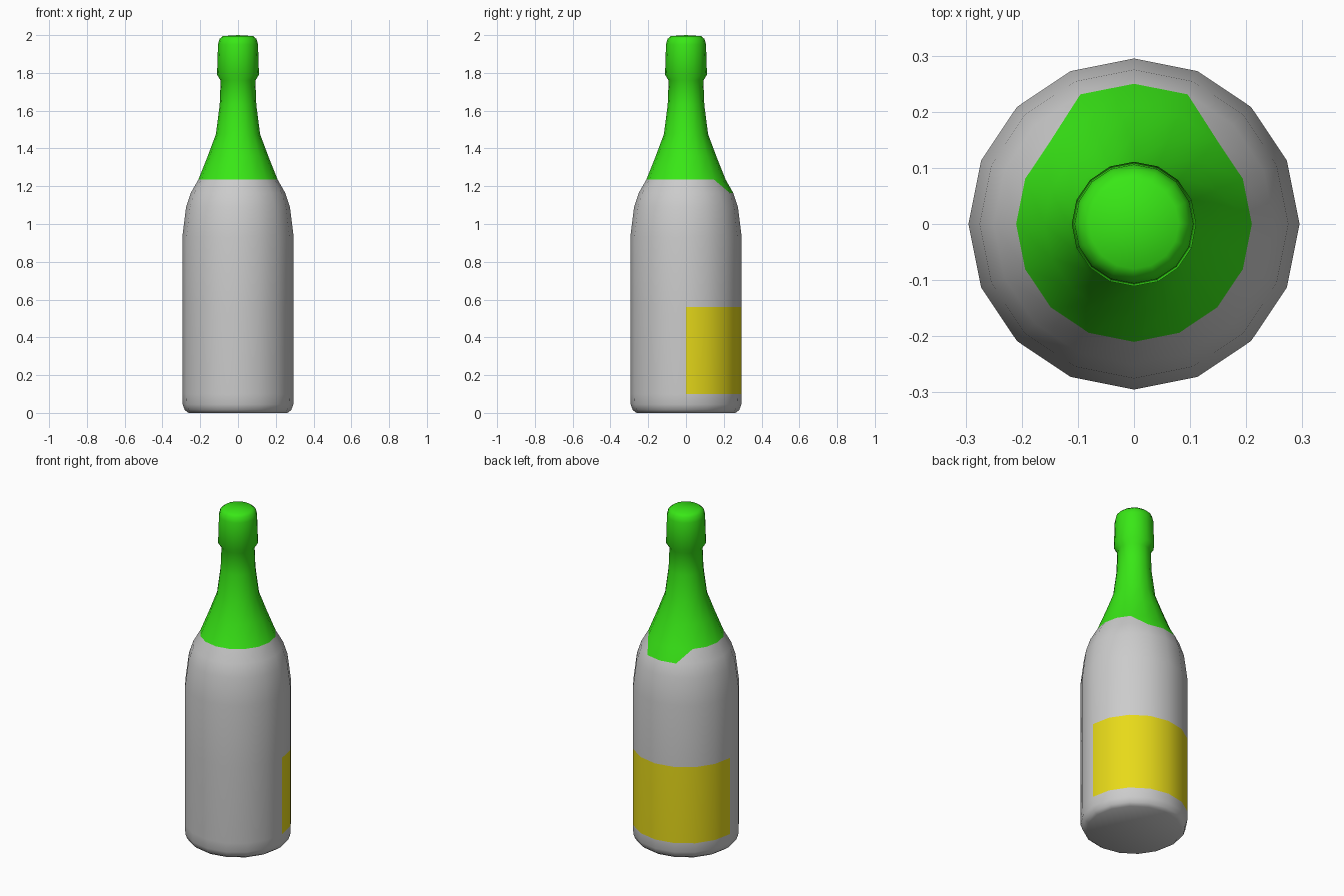
import bpy, bmesh, math

if "Cube" in bpy.data.objects:
    bpy.data.objects.remove(bpy.data.objects["Cube"])

SIDES = 16
# Lathe profile from base to top: (radius, height)
PROFILE = [(0.262, 0.0), (0.282, 0.015), (0.293, 0.045), (0.295, 0.10),
           (0.295, 0.56), (0.295, 0.93), (0.275, 1.09), (0.25, 1.165),
           (0.21, 1.235), (0.16, 1.36), (0.117, 1.475), (0.097, 1.63),
           (0.092, 1.76), (0.111, 1.79), (0.106, 1.95), (0.098, 1.98),
           (0.08, 1.995)]
LABEL_BAND, DIP_BAND, FOIL_START = 3, 7, 8
GLASS, FOIL, LABEL = 0, 1, 2


def material(name, color):
    mat = bpy.data.materials.new(name)
    mat.diffuse_color = color
    mat.use_nodes = True
    mat.node_tree.nodes["Principled BSDF"].inputs["Base Color"].default_value = mat.diffuse_color
    return mat


bm = bmesh.new()


def add_face(verts, slot):
    face = bm.faces.new(verts)
    face.material_index = slot
    face.smooth = True


rings = [[bm.verts.new((r * math.cos(math.tau * i / SIDES),
                        r * math.sin(math.tau * i / SIDES), z))
          for i in range(SIDES)] for r, z in PROFILE]

# Walls: the label wraps the back half, the foil covers the neck
for band in range(len(rings) - 1):
    low, high = rings[band], rings[band + 1]
    for i in range(SIDES):
        j = (i + 1) % SIDES
        a, b, c, d = low[i], low[j], high[j], high[i]
        if band == DIP_BAND and i == 2:       # slanted edges of the foil's back tongue
            add_face((a, b, d), GLASS)
            add_face((b, c, d), FOIL)
        elif band == DIP_BAND and i == 5:
            add_face((a, b, c), GLASS)
            add_face((a, c, d), FOIL)
        else:
            slot = GLASS
            if band >= FOIL_START or (band == DIP_BAND and i in (3, 4)):
                slot = FOIL
            elif band == LABEL_BAND and i < SIDES // 2:
                slot = LABEL
            add_face((a, b, c, d), slot)

# Base and cork top
base = bm.verts.new((0, 0, 0))
top = bm.verts.new((0, 0, 2.0))
for i in range(SIDES):
    j = (i + 1) % SIDES
    add_face((rings[0][j], rings[0][i], base), GLASS)
    add_face((rings[-1][i], rings[-1][j], top), FOIL)

mesh = bpy.data.meshes.new("bottle")
bm.to_mesh(mesh)
bm.free()
mesh.materials.append(material("glass_grey", (0.8, 0.8, 0.8, 1)))
mesh.materials.append(material("foil_green", (0.04, 0.8, 0.008, 1)))
mesh.materials.append(material("label_yellow", (0.8, 0.7, 0.01, 1)))
bottle = bpy.data.objects.new("bottle", mesh)
bpy.context.collection.objects.link(bottle)
